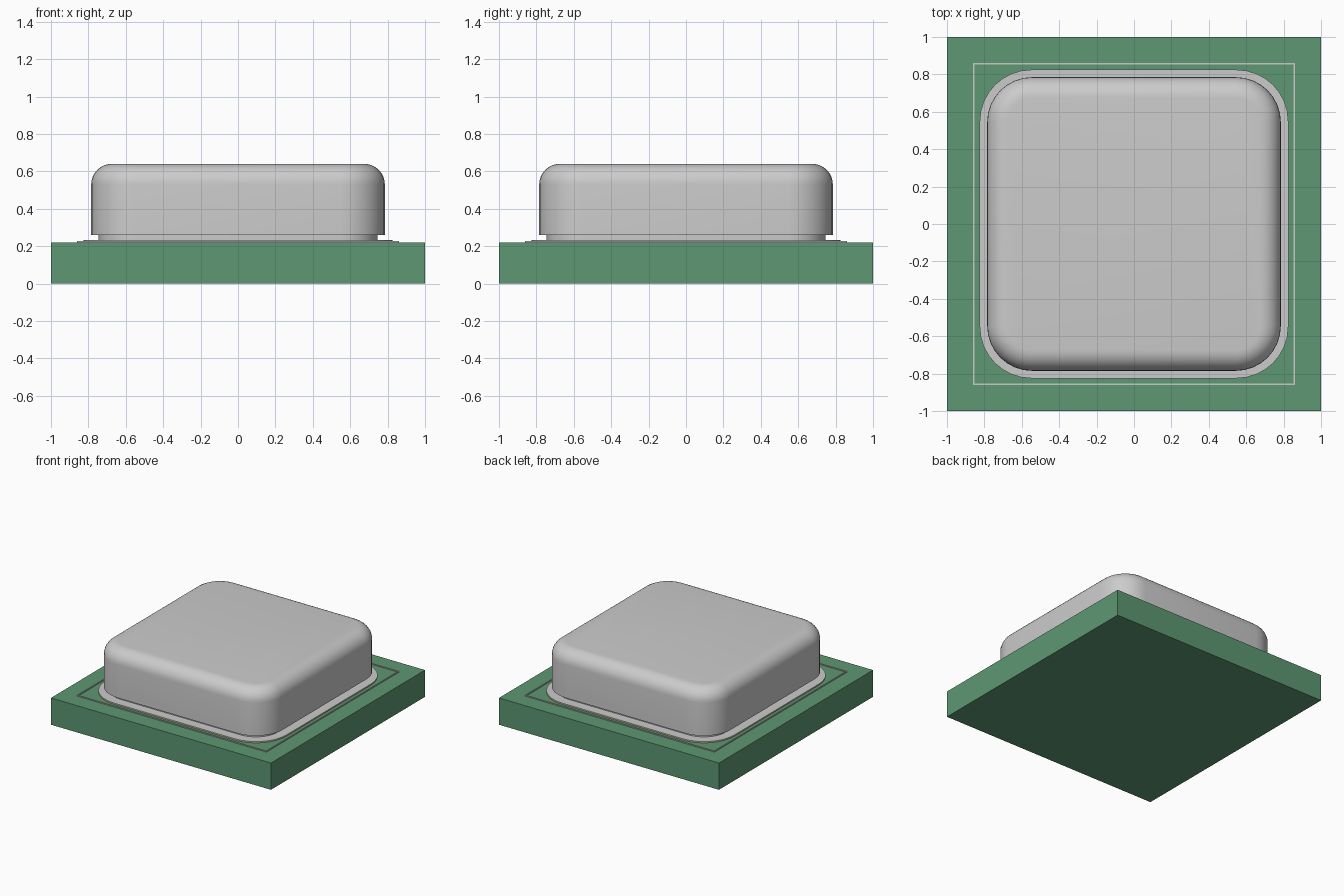
import bpy, bmesh, math

if "Cube" in bpy.data.objects:
    bpy.data.objects.remove(bpy.data.objects["Cube"])


def material(name, rgb):
    m = bpy.data.materials.new(name)
    m.diffuse_color = (*rgb, 1)
    m.use_nodes = True
    m.node_tree.nodes["Principled BSDF"].inputs["Base Color"].default_value = m.diffuse_color
    return m


def finish(name, bm, mat=None, smooth=True):
    bmesh.ops.recalc_face_normals(bm, faces=bm.faces)
    mesh = bpy.data.meshes.new(name)
    bm.to_mesh(mesh)
    bm.free()
    ob = bpy.data.objects.new(name, mesh)
    bpy.context.collection.objects.link(ob)
    if mat:
        mesh.materials.append(mat)
    if smooth:
        bpy.ops.object.select_all(action='DESELECT')
        ob.select_set(True)
        bpy.context.view_layer.objects.active = ob
        bpy.ops.object.shade_smooth_by_angle(angle=math.radians(35))
    return ob


def rounded_square(half, r, z, seg=8):
    pts = []
    for q, (sx, sy) in enumerate([(1, 1), (-1, 1), (-1, -1), (1, -1)]):
        for i in range(seg + 1):
            a = math.pi / 2 * (q + i / seg)
            pts.append((sx * (half - r) + r * math.cos(a),
                        sy * (half - r) + r * math.sin(a), z))
    return pts


def loft(name, sections, mat=None):
    """Stack rounded squares given as (half width, corner radius, z)."""
    bm = bmesh.new()
    rings = [[bm.verts.new(p) for p in rounded_square(*s)] for s in sections]
    for a, b in zip(rings, rings[1:]):
        n = len(a)
        for i in range(n):
            j = (i + 1) % n
            bm.faces.new((a[i], a[j], b[j], b[i]))
    bm.faces.new(rings[0][::-1])
    bm.faces.new(rings[-1])
    return finish(name, bm, mat)


def box(bm, x0, x1, y0, y1, z0, z1):
    vs = bmesh.ops.create_cube(bm, size=1)['verts']
    bmesh.ops.scale(bm, vec=(x1 - x0, y1 - y0, z1 - z0), verts=vs)
    bmesh.ops.translate(bm, vec=((x0 + x1) / 2, (y0 + y1) / 2, (z0 + z1) / 2), verts=vs)


green = material("board_green", (0.11, 0.31, 0.17))
gold = material("pad_gold", (0.75, 0.55, 0.15))

# Circuit board
bm = bmesh.new()
box(bm, -1, 1, -1, 1, 0, 0.22)
finish("board", bm, green, smooth=False)

# Printed outline: four thin strips
bm = bmesh.new()
o, i, z0, z1 = 0.862, 0.854, 0.219, 0.228
for s in (-1, 1):
    a, b = sorted((s * i, s * o))
    box(bm, -o, o, a, b, z0, z1)
    box(bm, a, b, -i, i, z0, z1)
finish("printed_outline", bm, smooth=False)

# Gold solder pad and the flange resting on it
loft("solder_pad", [(0.823, 0.275, 0.219), (0.823, 0.275, 0.226)], gold)
loft("flange", [(0.825, 0.277, 0.226), (0.825, 0.277, 0.232)])

# Recessed neck
loft("neck", [(0.745, 0.2, 0.23), (0.745, 0.2, 0.265)])

# Metal can with a rounded top edge
R, H, C, TOP, N = 0.11, 0.785, 0.24, 0.64, 8
fillet = [(H - R * (1 - math.cos(t)), C - R * (1 - math.cos(t)), TOP - R + R * math.sin(t))
          for t in (math.pi / 2 * k / N for k in range(N + 1))]
loft("can", [(H, C, 0.26)] + fillet)
